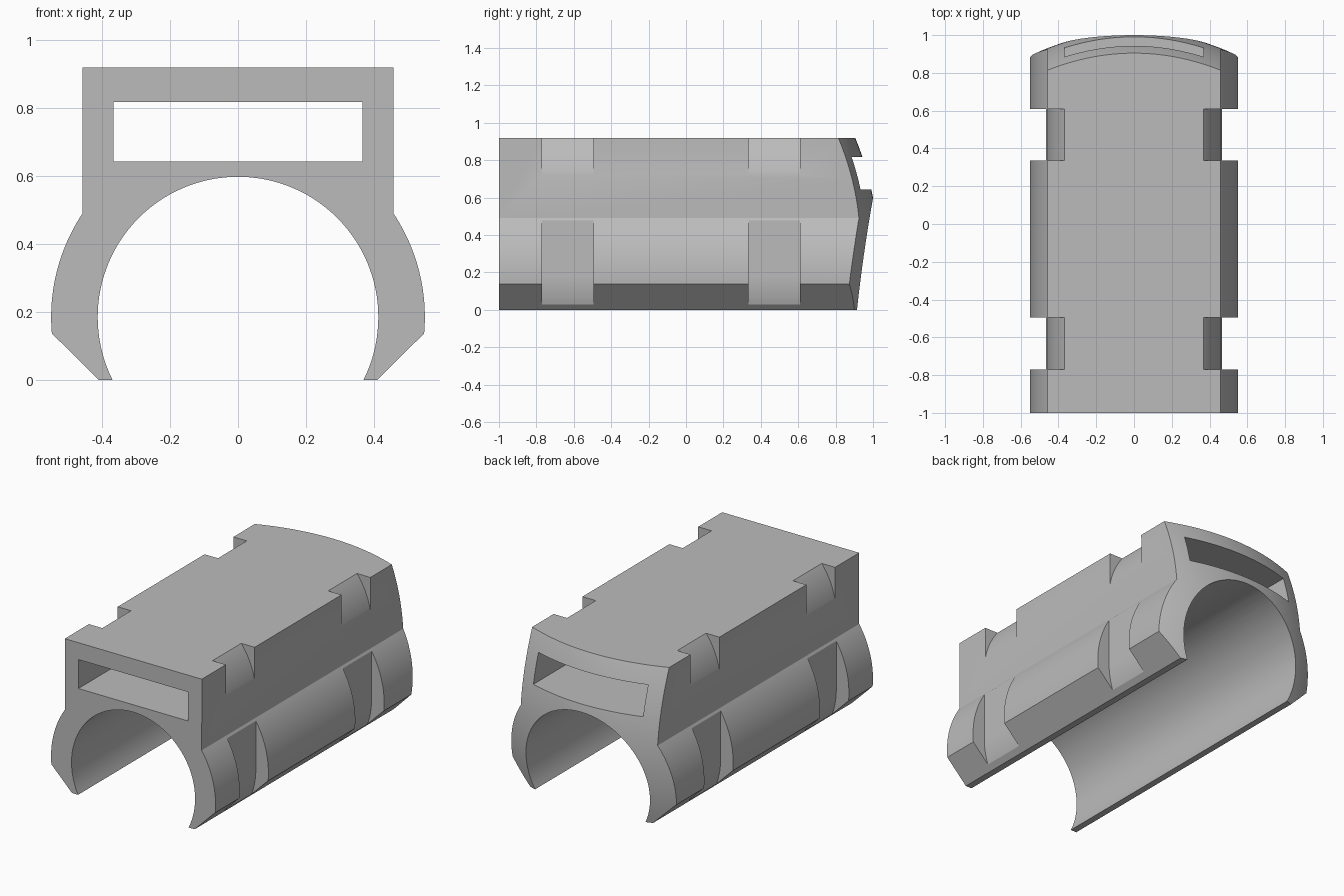
import bpy
import bmesh
from math import sin, cos, asin, radians
from mathutils import Vector

default = bpy.data.objects.get("Cube")
if default:
    bpy.data.objects.remove(default, do_unlink=True)

AXIS_Z = 0.185      # height of the bore axis
BORE_R = 0.413
SHELL_R = 0.55
STRAP_R = 0.466
HEIGHT = 0.92

grey = bpy.data.materials.new("plain grey")
grey.use_nodes = True
grey.diffuse_color = (0.5, 0.5, 0.5, 1)
grey.node_tree.nodes["Principled BSDF"].inputs["Base Color"].default_value = (0.5, 0.5, 0.5, 1)


def arc(radius, centre_z, start, end, steps):
    """Points (x, z) on a circle about x = 0, angles in radians from +x."""
    angles = [start + (end - start) * i / steps for i in range(steps + 1)]
    return [(radius * cos(a), centre_z + radius * sin(a)) for a in angles]


def mirrored(points):
    return [(-x, z) for x, z in reversed(points)]


def finish(name, bm):
    bmesh.ops.recalc_face_normals(bm, faces=bm.faces)
    mesh = bpy.data.meshes.new(name)
    bm.to_mesh(mesh)
    bm.free()
    mesh.materials.append(grey)
    obj = bpy.data.objects.new(name, mesh)
    bpy.context.collection.objects.link(obj)
    return obj


def extrude_y(name, profile, y0, y1):
    bm = bmesh.new()
    face = bm.faces.new([bm.verts.new((x, y0, z)) for x, z in profile])
    new = bmesh.ops.extrude_face_region(bm, geom=[face])["geom"]
    verts = [v for v in new if isinstance(v, bmesh.types.BMVert)]
    bmesh.ops.translate(bm, verts=verts, vec=Vector((0, y1 - y0, 0)))
    return finish(name, bm)


# Clip body: outer shell up one side, across the top, then the open bore
shell = [(0.41, 0)] + arc(SHELL_R, AXIS_Z, asin(-0.048 / SHELL_R),
                          asin(0.305 / SHELL_R), 20) + [(0.458, HEIGHT)]
bore_start = asin(-AXIS_Z / BORE_R)
bore = arc(BORE_R, AXIS_Z, radians(180) - bore_start, bore_start, 80)
body = extrude_y("clip_body", shell + mirrored(shell) + bore, -1, 1.15)

# Rectangular slot running the whole length
slot = [(-0.367, 0.643), (0.367, 0.643), (0.367, 0.818), (-0.367, 0.818)]
cutters = [extrude_y("slot_cutter", slot, -1.2, 1.3)]

# Strap grooves: everything outside a rounded strap loop, on both sides
strap = (arc(STRAP_R, AXIS_Z, radians(-40), 0, 20)
         + arc(STRAP_R, 0.635, 0, radians(60), 28))
groove = strap + [(0.8, strap[-1][1]), (0.8, strap[0][1])]
for y0, y1 in ((-0.77, -0.495), (0.335, 0.61)):
    for side in (groove, mirrored(groove)):
        cutters.append(extrude_y("groove_cutter", side, y0, y1))

# Domed back end: a curved sheet thickened backwards
bm = bmesh.new()
bmesh.ops.create_grid(bm, x_segments=40, y_segments=40, size=0.7)
for v in bm.verts:
    x, z = v.co.x, v.co.y + 0.45
    v.co = (x, 1.021 - 0.43 * x * x - 0.371 * (z - 0.36) ** 2, z)
new = bmesh.ops.extrude_face_region(bm, geom=bm.faces[:])["geom"]
for v in new:
    if isinstance(v, bmesh.types.BMVert):
        v.co.y = 1.4
cutters.append(finish("dome_cutter", bm))

# Cut, then remove the helpers
bpy.ops.object.select_all(action="DESELECT")
bpy.context.view_layer.objects.active = body
body.select_set(True)
for cutter in cutters:
    cutter.hide_render = True
    mod = body.modifiers.new("cut", "BOOLEAN")
    mod.operation = "DIFFERENCE"
    mod.solver = "EXACT"
    mod.object = cutter
    bpy.ops.object.modifier_apply(modifier=mod.name)
for cutter in cutters:
    bpy.data.objects.remove(cutter, do_unlink=True)

bpy.ops.object.shade_smooth_by_angle(angle=radians(20))
